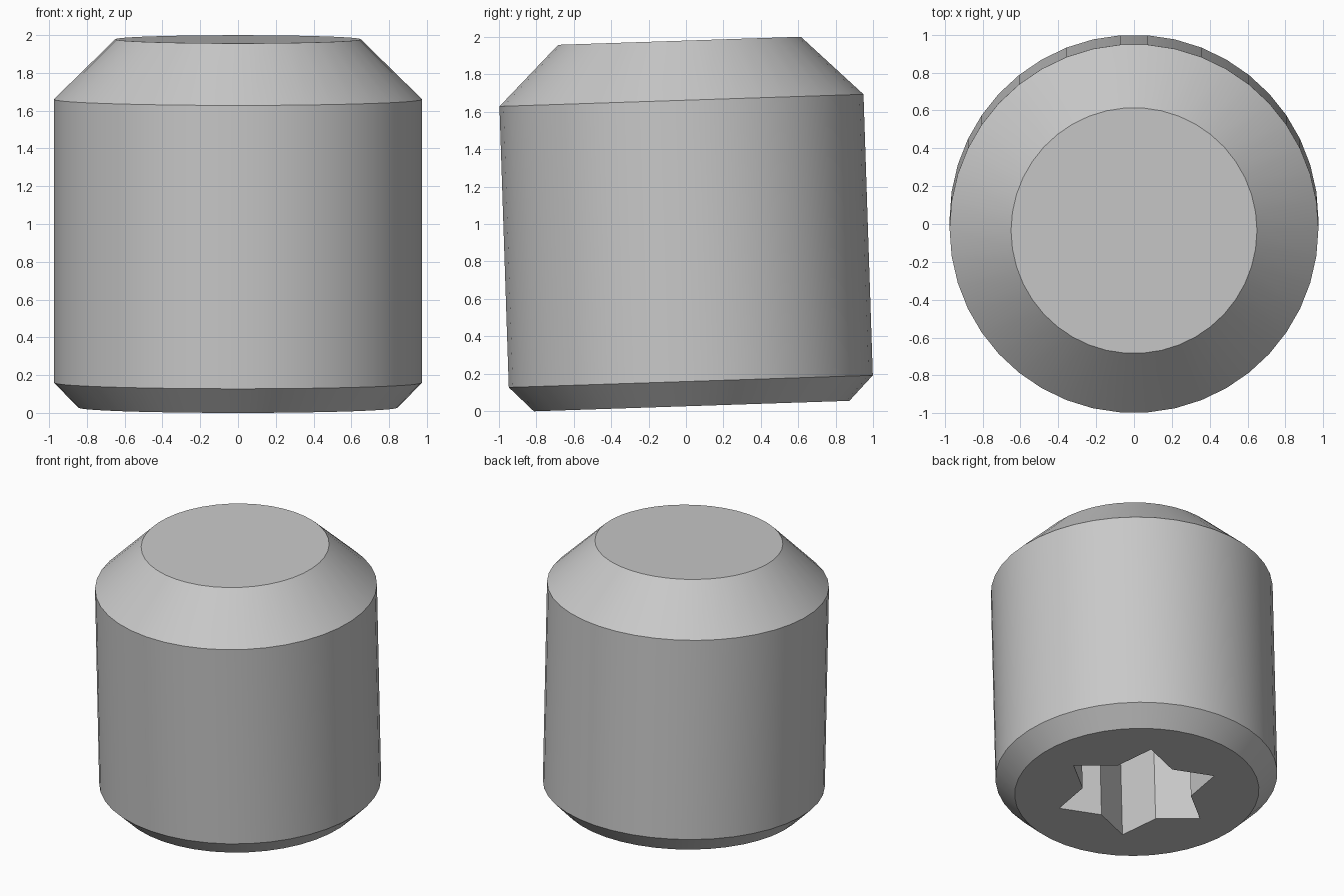
import bpy
import bmesh
from math import sin, cos, pi, radians

if "Cube" in bpy.data.objects:
    bpy.data.objects.remove(bpy.data.objects["Cube"], do_unlink=True)

SIDES = 42
TILT = radians(1.9)

steel = bpy.data.materials.new("plain grey steel")
steel.use_nodes = True
grey = (0.58, 0.58, 0.58, 1)
steel.diffuse_color = grey
steel.node_tree.nodes["Principled BSDF"].inputs["Base Color"].default_value = grey


def ring(radii, z):
    """Corner points of a polygon; the radii repeat around it."""
    n = SIDES if len(radii) == 1 else 12
    return [(radii[i % len(radii)] * cos(2 * pi * i / n),
             radii[i % len(radii)] * sin(2 * pi * i / n), z) for i in range(n)]


def loft(name, rings):
    """Closed solid through a stack of rings."""
    bm = bmesh.new()
    loops = [[bm.verts.new(p) for p in r] for r in rings]
    bm.faces.new(loops[0][::-1])
    bm.faces.new(loops[-1])
    for low, high in zip(loops, loops[1:]):
        for i in range(len(low)):
            j = (i + 1) % len(low)
            bm.faces.new((low[i], low[j], high[j], high[i]))
    mesh = bpy.data.meshes.new(name)
    bm.to_mesh(mesh)
    bm.free()
    mesh.materials.append(steel)
    obj = bpy.data.objects.new(name, mesh)
    bpy.context.collection.objects.link(obj)
    return obj


# Chamfered cylindrical body: radius and height pairs from the bottom up
profile = [(0.845, 0), (0.975, 0.132), (0.975, 1.633), (0.65, 1.951)]
body = loft("set_screw_body", [ring([r], z) for r, z in profile])

# Six-pointed star socket cut into the bottom
star = [0.57, 0.38]
cutter = loft("socket_cutter", [ring(star, -0.2), ring(star, 0.9)])
cutter.hide_render = True
cut = body.modifiers.new("socket", "BOOLEAN")
cut.operation = "DIFFERENCE"
cut.solver = "EXACT"
cut.object = cutter

bpy.ops.object.select_all(action="DESELECT")
body.select_set(True)
bpy.context.view_layer.objects.active = body
bpy.ops.object.modifier_apply(modifier="socket")
bpy.data.objects.remove(cutter, do_unlink=True)
bpy.ops.object.shade_smooth_by_angle(angle=radians(30))

# The whole screw leans slightly towards the front
body.rotation_euler.x = TILT
body.location = (0, 0.03, 0.845 * sin(TILT))
